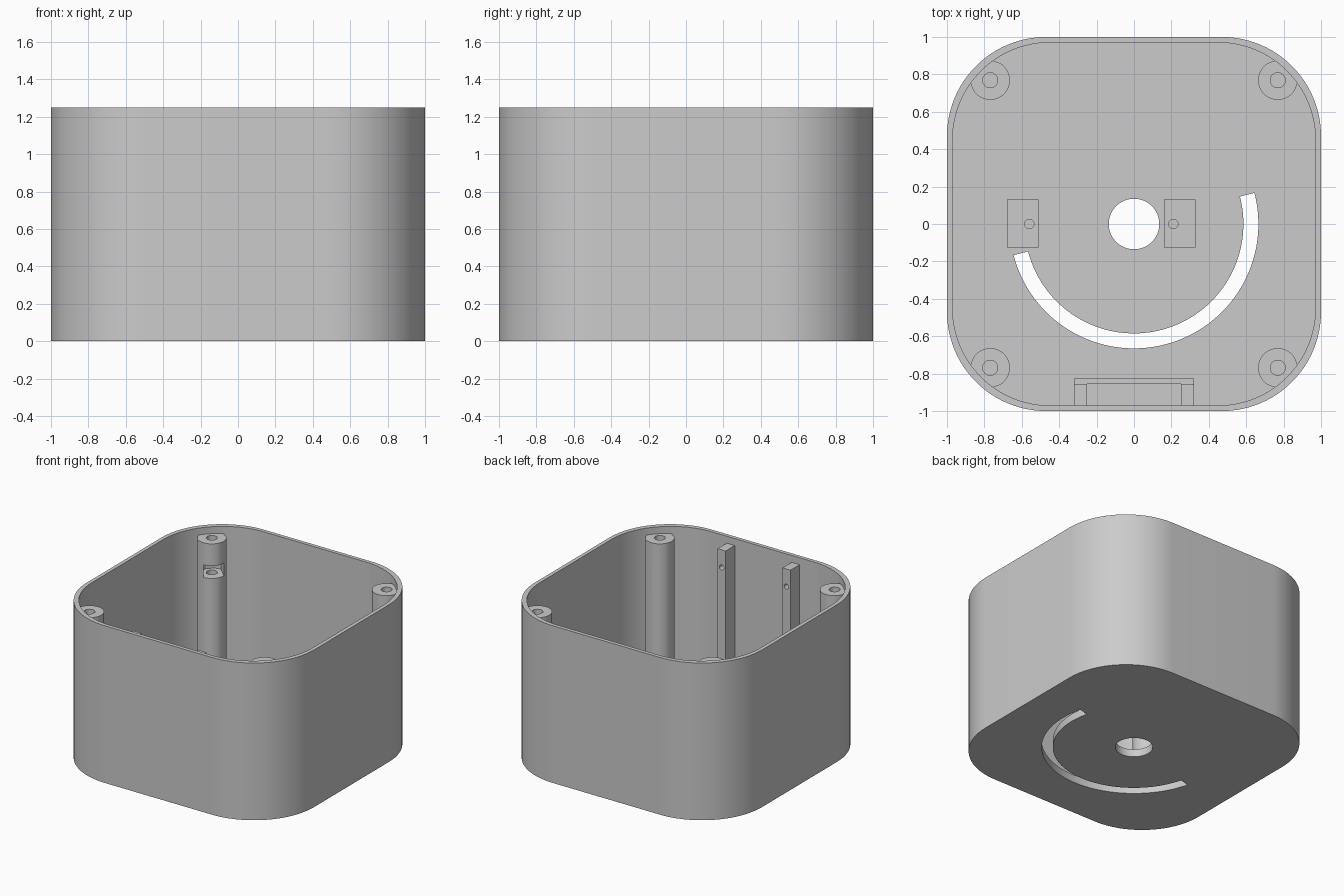
import bpy
import bmesh
from math import sin, cos, pi, radians
from mathutils import Matrix

if "Cube" in bpy.data.objects:
    bpy.data.objects.remove(bpy.data.objects["Cube"], do_unlink=True)

HEIGHT, FLOOR, POST_TOP = 1.25, 0.06, 1.195
ROOT = 0.03  # parts start inside the floor so they fuse with it

grey = bpy.data.materials.new("plain grey")
grey.use_nodes = True
colour = (0.6, 0.6, 0.6, 1)
grey.diffuse_color = colour
grey.node_tree.nodes["Principled BSDF"].inputs["Base Color"].default_value = colour


def arc(r, start, end, n, cx=0, cy=0):
    steps = [radians(start + (end - start) * i / n) for i in range(n + 1)]
    return [(cx + r * cos(a), cy + r * sin(a)) for a in steps]


def circle(r, n=48):
    return arc(r, 0, 360, n)[:-1]


def rectangle(x0, x1, y0, y1):
    return [(x0, y0), (x1, y0), (x1, y1), (x0, y1)]


def rounded_square(half, r):
    c = half - r
    points = []
    for k, (sx, sy) in enumerate([(1, 1), (-1, 1), (-1, -1), (1, -1)]):
        points += arc(r, 90 * k, 90 * k + 90, 24, sx * c, sy * c)
    return points


def prism(name, outline, z0, z1, matrix=None):
    """Extrude a flat outline from z0 to z1."""
    bm = bmesh.new()
    face = bm.faces.new([bm.verts.new((x, y, z0)) for x, y in outline])
    top = bmesh.ops.extrude_face_region(bm, geom=[face])["geom"]
    verts = [v for v in top if isinstance(v, bmesh.types.BMVert)]
    bmesh.ops.translate(bm, verts=verts, vec=(0, 0, z1 - z0))
    if matrix:
        bm.transform(matrix)
    bmesh.ops.recalc_face_normals(bm, faces=bm.faces)
    mesh = bpy.data.meshes.new(name)
    bm.to_mesh(mesh)
    bm.free()
    mesh.materials.append(grey)
    obj = bpy.data.objects.new(name, mesh)
    bpy.context.collection.objects.link(obj)
    return obj


def cut(obj, *cutters):
    """Subtract the cutters, bake the result and remove them."""
    for cutter in cutters:
        mod = obj.modifiers.new("cut", 'BOOLEAN')
        mod.operation = 'DIFFERENCE'
        mod.solver = 'EXACT'
        mod.object = cutter
    graph = bpy.context.evaluated_depsgraph_get()
    baked = bpy.data.meshes.new_from_object(obj.evaluated_get(graph))
    obj.modifiers.clear()
    obj.data = baked
    for cutter in cutters:
        bpy.data.objects.remove(cutter, do_unlink=True)
    return obj


parts = []

# Open box with a centre hole and a half-ring slot in the floor
slot = arc(0.665, -165.5, 14.5, 64) + arc(0.585, 14.5, -165.5, 64)
parts.append(cut(
    prism("case_shell", rounded_square(1, 0.53), 0, HEIGHT),
    prism("cavity", rounded_square(0.97, 0.52), FLOOR, HEIGHT + 0.2),
    prism("centre_hole", circle(0.135, 64), -0.1, 0.2),
    prism("arc_slot", slot, -0.1, 0.2)))

# Corner screw bosses, each with a nut pocket opening towards the middle
half_nut, back = 0.075, 0.0866
pocket = [(-back, 0), (-back / 2, -half_nut), (0.15, -half_nut),
          (0.15, half_nut), (-back / 2, half_nut)]
for k, side in enumerate(["back_left", "back_right", "front_right", "front_left"]):
    turn = Matrix.Rotation(radians(45 + 90 * k), 4, 'Z')
    place = turn @ Matrix.Translation((1.087, 0, 0)) @ Matrix.Rotation(pi, 4, 'Z')
    parts.append(cut(
        prism(side + "_screw_boss", circle(0.105), ROOT, POST_TOP, place),
        prism("screw_hole", circle(0.04, 32), 0.7, HEIGHT + 0.1, place),
        prism("nut_pocket", pocket, 0.92, 1.02, place)))

# Motor mounting blocks on the floor
for name, x0, x1, hole_x in [("right_motor_block", -0.68, -0.51, -0.56),
                             ("left_motor_block", 0.16, 0.33, 0.21)]:
    parts.append(cut(
        prism(name, rectangle(x0, x1, -0.125, 0.13), ROOT, 0.28),
        prism("pilot_hole", circle(0.025, 24), 0.12, 0.5,
              Matrix.Translation((hole_x, 0, 0)))))

# Tall board posts against the front wall, with sideways pilot holes
for name, side in [("left_board_post", 1), ("right_board_post", -1)]:
    x = side * 0.285
    drill = Matrix.Translation((x, -0.855, POST_TOP - 0.14)) @ Matrix.Rotation(pi / 2, 4, 'X')
    parts.append(cut(
        prism(name, rectangle(x - 0.035, x + 0.035, -0.98, -0.855), ROOT, POST_TOP),
        prism("pilot_hole", circle(0.02, 24), -0.05, 0.09, drill)))

# Low ledge in front of the posts
parts.append(prism("board_ledge", rectangle(-0.32, 0.32, -0.855, -0.825), ROOT, 0.15))

# Smooth the curved walls and keep the edges crisp
bpy.ops.object.select_all(action='DESELECT')
for part in parts:
    part.select_set(True)
bpy.context.view_layer.objects.active = parts[0]
bpy.ops.object.shade_smooth_by_angle(angle=radians(30))
